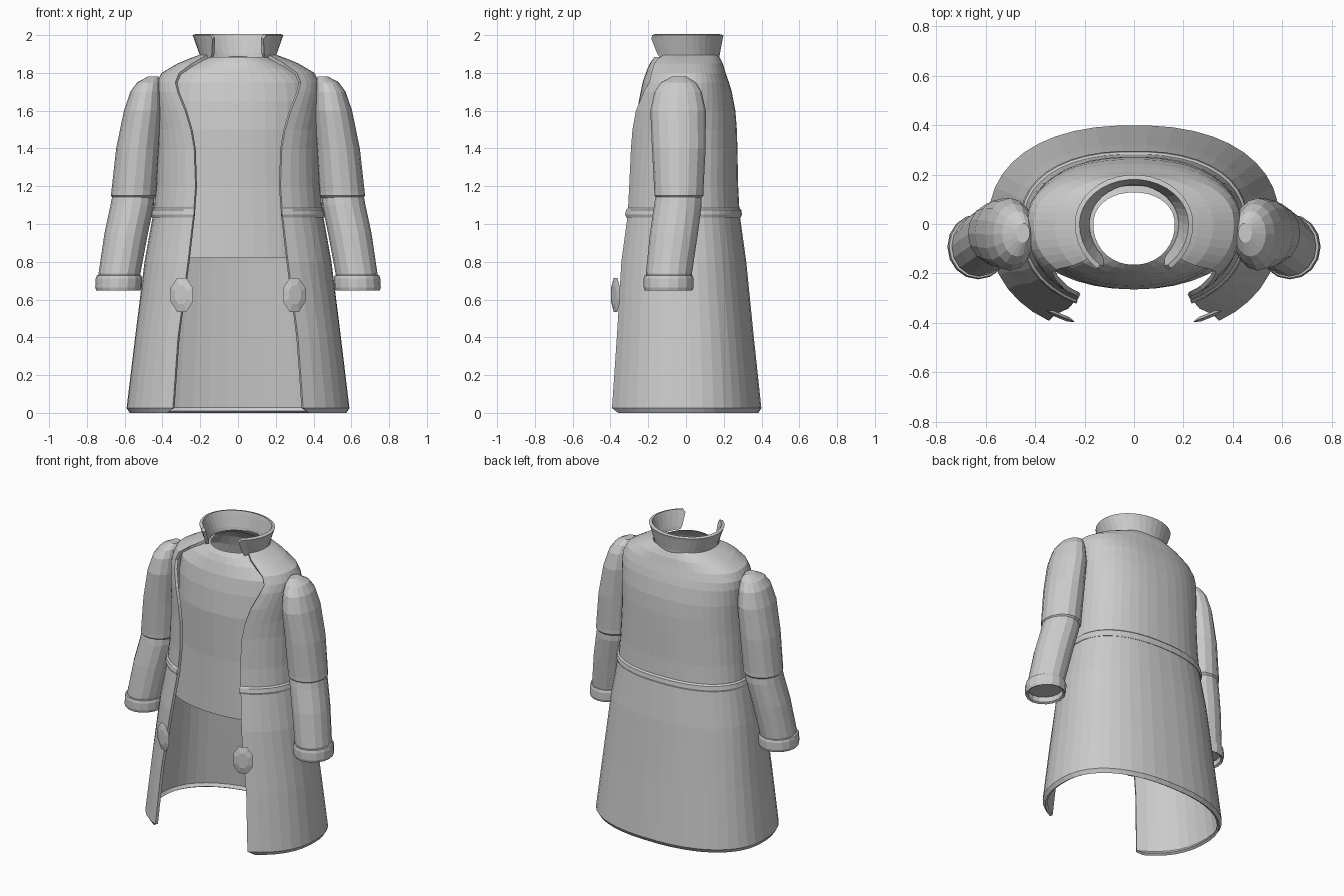
import bpy, bmesh, math
from mathutils import Matrix

if "Cube" in bpy.data.objects:
    bpy.data.objects.remove(bpy.data.objects["Cube"])

GREY = (0.6, 0.6, 0.6, 1)
cloth = bpy.data.materials.new("grey_cloth")
cloth.use_nodes = True
cloth.diffuse_color = GREY
cloth.node_tree.nodes["Principled BSDF"].inputs["Base Color"].default_value = GREY


def make_object(name, bm, thickness=0):
    mesh = bpy.data.meshes.new(name)
    bm.to_mesh(mesh)
    bm.free()
    mesh.materials.append(cloth)
    obj = bpy.data.objects.new(name, mesh)
    bpy.context.collection.objects.link(obj)
    if thickness:
        mod = obj.modifiers.new("thickness", "SOLIDIFY")
        mod.thickness = thickness
        mod.offset = -1
    return obj


def ring(z, half_width, back, front, opening=None, count=36, power=2.0, cx=0, cy=0):
    """Points round a garment, starting and ending at the front opening."""
    if opening is None:
        start, step = 0, 2 * math.pi / count
    else:
        start = -math.acos((opening / half_width) ** (power / 2))
        step = (math.pi - 2 * start) / (count - 1)
    points = []
    for i in range(count):
        c, s = math.cos(start + i * step), math.sin(start + i * step)
        x = math.copysign(abs(c) ** (2 / power), c) * half_width
        y = math.copysign(abs(s) ** (2 / power), s) * (back if s > 0 else front)
        points.append((cx + x, cy + y, z))
    return points


def loft(name, rings, closed, thickness=0, cap_start=False, cap_end=False):
    bm = bmesh.new()
    rows = [[bm.verts.new(p) for p in r] for r in rings]
    n = len(rows[0])
    for low, high in zip(rows, rows[1:]):
        for i in range(n if closed else n - 1):
            j = (i + 1) % n
            bm.faces.new((low[i], low[j], high[j], high[i]))
    if cap_start:
        bm.faces.new(rows[0][::-1])
    if cap_end:
        bm.faces.new(rows[-1])
    return make_object(name, bm, thickness)


# Coat body: height, half width, back depth, front depth, half opening
coat = [
    (0.0, .575, .385, .44, .375), (0.025, .59, .40, .455, .345),
    (0.4, .545, .36, .425, .318), (0.8, .495, .32, .385, .265),
    (1.05, .45, .285, .345, .236), (1.2, .435, .277, .335, .225),
    (1.4, .425, .273, .33, .232), (1.5, .425, .27, .33, .25),
    (1.6, .43, .262, .325, .28), (1.7, .435, .243, .30, .32),
    (1.75, .43, .228, .275, .332), (1.8, .405, .21, .26, .312),
    (1.85, .32, .195, .235, .245), (1.875, .26, .182, .21, .20),
    (1.895, .205, .17, .18, .165),
]
loft("coat_body", [ring(*r, power=2.3) for r in coat], False, 0.018)

# Waist seam: a slim raised band
band = [(1.035, .458, .292, .352, .236), (1.05, .463, .297, .357, .234),
        (1.075, .457, .293, .352, .233), (1.085, .445, .283, .342, .232)]
loft("waist_band", [ring(*r, power=2.3) for r in band], False, 0.012)

# Inner shirt, open at hem and neck
shirt = [
    (0.82, .45, .275, .265), (1.2, .41, .25, .258), (1.5, .40, .245, .265),
    (1.65, .40, .225, .25), (1.75, .385, .195, .23), (1.82, .305, .175, .205),
    (1.86, .22, .15, .185), (1.885, .165, .128, .165),
]
loft("shirt", [ring(*r, power=2.1) for r in shirt], True)

# Standing collar, flared, with rounded front tips
collar = [(1.88, .20, .178, .20, .145), (1.9, .205, .18, .205, .138),
          (1.98, .233, .195, .225, .135), (2.0, .24, .2, .23, .15)]
loft("collar", [ring(*r, count=28) for r in collar], False, 0.02)

# Sleeves: height, centre x, centre y, radius x, radius y
upper = [
    (1.135, .553, -.038, .108, .116), (1.15, .552, -.038, .121, .13),
    (1.175, .55, -.038, .12, .13), (1.4, .53, -.038, .115, .142),
    (1.6, .502, -.042, .102, .147), (1.7, .487, -.042, .083, .125),
    (1.75, .472, -.04, .062, .092), (1.78, .45, -.036, .028, .04),
]
lower = [
    (0.69, .63, -.09, .105, .115), (0.74, .627, -.09, .111, .122),
    (0.95, .592, -.064, .115, .127), (1.1, .56, -.043, .115, .126),
    (1.165, .553, -.038, .11, .12),
]
cuff = [
    (0.69, .632, -.092, .104, .114), (0.655, .632, -.092, .104, .114),
    (0.648, .632, -.092, .118, .127), (0.665, .632, -.092, .124, .132),
    (0.712, .63, -.092, .123, .132), (0.728, .63, -.092, .118, .127),
    (0.73, .63, -.092, .105, .115),
]


def sleeve_rings(rows, side):
    return [ring(z, rx, ry, ry, count=16, cx=side * x, cy=y) for z, x, y, rx, ry in rows]


for side, label in ((1, "left"), (-1, "right")):
    loft(label + "_upper_sleeve", sleeve_rings(upper, side), True, cap_start=True, cap_end=True)
    loft(label + "_lower_sleeve", sleeve_rings(lower, side), True, cap_start=True, cap_end=True)
    loft(label + "_cuff", sleeve_rings(cuff, side), True)

    # Flat eight-sided button, thicker in the middle, lying along the front edge
    bm = bmesh.new()
    for end in (1, -1):
        turn = Matrix.Rotation(math.pi / 8, 4, "Z")
        bmesh.ops.create_cone(bm, cap_ends=True, segments=8, radius1=1, radius2=0.55,
                              depth=1, matrix=Matrix.Translation((0, 0, end / 2))
                              @ Matrix.Rotation(0 if end > 0 else math.pi, 4, "X") @ turn)
    bmesh.ops.transform(bm, verts=bm.verts, matrix=Matrix.Translation((side * .298, -.373, .625))
                        @ Matrix.Rotation(side * math.radians(22), 4, "Z")
                        @ Matrix.Rotation(math.pi / 2, 4, "X")
                        @ Matrix.Diagonal((.069, .097, .01, 1)))
    make_object(label + "_button", bm)
